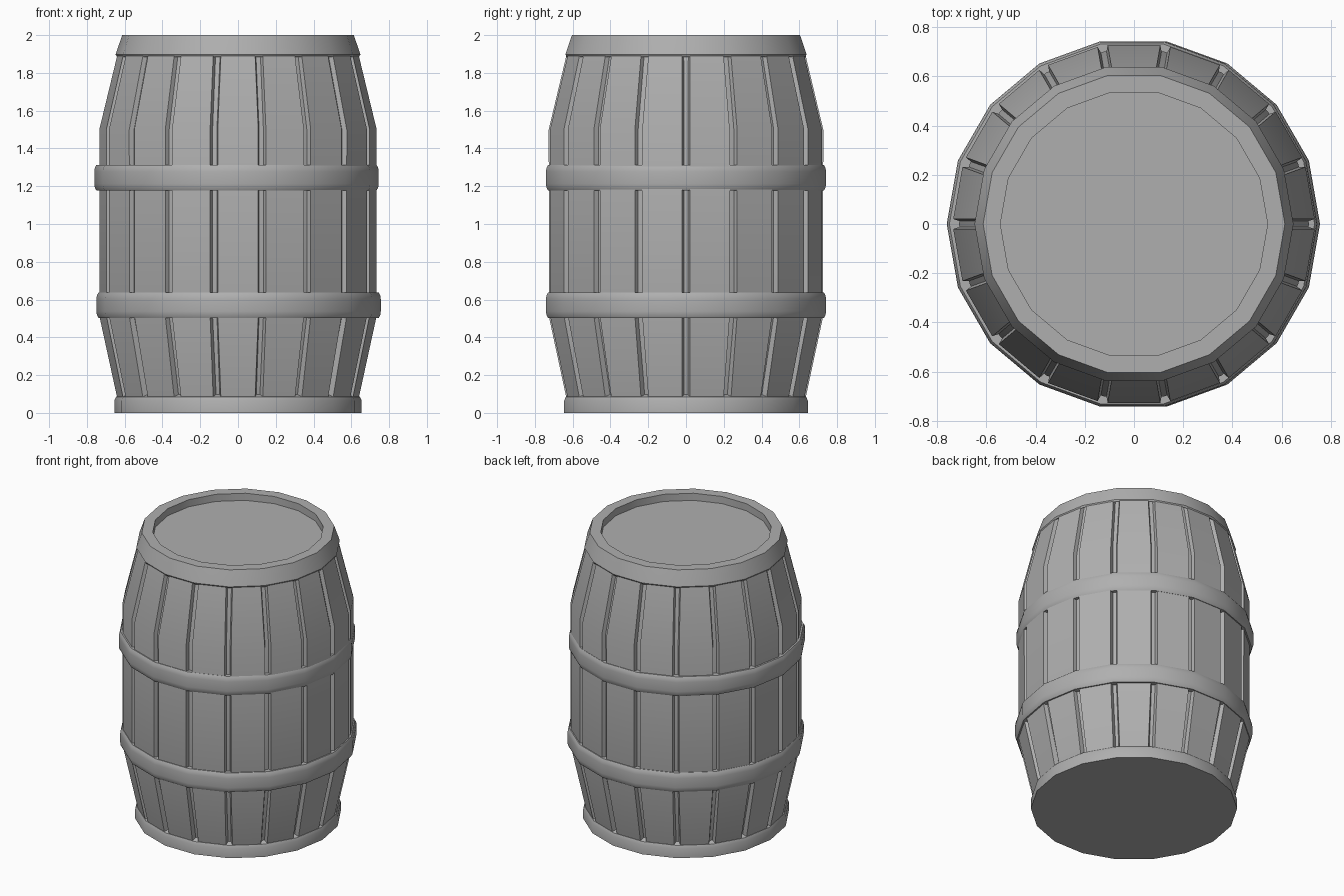
import bpy, bmesh, math

if "Cube" in bpy.data.objects:
    bpy.data.objects.remove(bpy.data.objects["Cube"])

SIDES = 18
STEP = 2 * math.pi / SIDES
grey = bpy.data.materials.new("dark_grey")
grey.diffuse_color = (0.43, 0.43, 0.43, 1)
grey.use_nodes = True
grey.node_tree.nodes["Principled BSDF"].inputs["Base Color"].default_value = grey.diffuse_color


def finish(name, bm):
    bmesh.ops.remove_doubles(bm, verts=bm.verts, dist=1e-5)
    bmesh.ops.recalc_face_normals(bm, faces=bm.faces)
    mesh = bpy.data.meshes.new(name)
    bm.to_mesh(mesh)
    bm.free()
    mesh.materials.append(grey)
    ob = bpy.data.objects.new(name, mesh)
    bpy.context.collection.objects.link(ob)
    bpy.ops.object.select_all(action='DESELECT')
    ob.select_set(True)
    bpy.context.view_layer.objects.active = ob
    bpy.ops.object.shade_smooth_by_angle(angle=math.radians(30))
    return ob


def lathe(name, profile, closed=False, x=0.0, caps=False):
    """Spin an (r, z) profile around z with 18 sides."""
    bm = bmesh.new()
    rings = [[bm.verts.new((x + r * math.cos(i * STEP), r * math.sin(i * STEP), z))
              for i in range(SIDES)] for r, z in profile]
    pairs = list(zip(rings, rings[1:]))
    if closed:
        pairs.append((rings[-1], rings[0]))
    for a, b in pairs:
        for i in range(SIDES):
            j = (i + 1) % SIDES
            bm.faces.new((a[i], a[j], b[j], b[i]))
    if caps:
        bm.faces.new(rings[0])
        bm.faces.new(rings[-1])
    return finish(name, bm)


# Inner body forming the groove floors, with foot, top rim and recessed lid
DEPTH = 0.027
body = [(0.641, 0.07), (0.737, 0.51), (0.738, 1.5), (0.641, 1.90)]
core = [(0.655, 0), (0.655, 0.065), (0.646, 0.085)]
core += [(r - DEPTH, z + dz) for (r, z), dz in zip(body, (0.028, 0, 0, 0.005))]
core += [(0.641, 1.885), (0.648, 1.897), (0.644, 1.91), (0.613, 2.0),
         (0.543, 2.0), (0.543, 1.95)]
lathe("barrel_body", core, caps=True)

# Staves with sloping sides, one per side of the barrel
bm = bmesh.new()
for i in range(SIDES):
    a = (i + 0.5) * STEP
    ca, sa = math.cos(a), math.sin(a)
    rows = []
    for r, z in body:
        row = []
        for depth, gap in ((DEPTH + 0.005, 0.010), (0, 0.021)):
            apothem = (r - depth) * math.cos(STEP / 2)
            half = (r - depth) * math.sin(STEP / 2) - gap
            row.append([bm.verts.new((apothem * ca - s * half * sa,
                                      apothem * sa + s * half * ca, z))
                        for s in (-1, 1)])
        (il, ir), (ol, outr) = row
        rows.append([il, ol, outr, ir])
    for p, q in zip(rows, rows[1:]):
        for k in range(4):
            m = (k + 1) % 4
            bm.faces.new((p[k], p[m], q[m], q[k]))
    bm.faces.new(rows[0])
    bm.faces.new(rows[-1])
finish("staves", bm)

# Two hoops with softened edges
for name, z0, z1, x in (("lower_hoop", 0.503, 0.637, 0.003),
                        ("upper_hoop", 1.178, 1.312, -0.008)):
    lathe(name, [(0.70, z0), (0.742, z0), (0.750, z0 + 0.015), (0.753, z0 + 0.035),
                 (0.753, z1 - 0.035), (0.750, z1 - 0.015), (0.742, z1), (0.70, z1)],
          closed=True, x=x)
